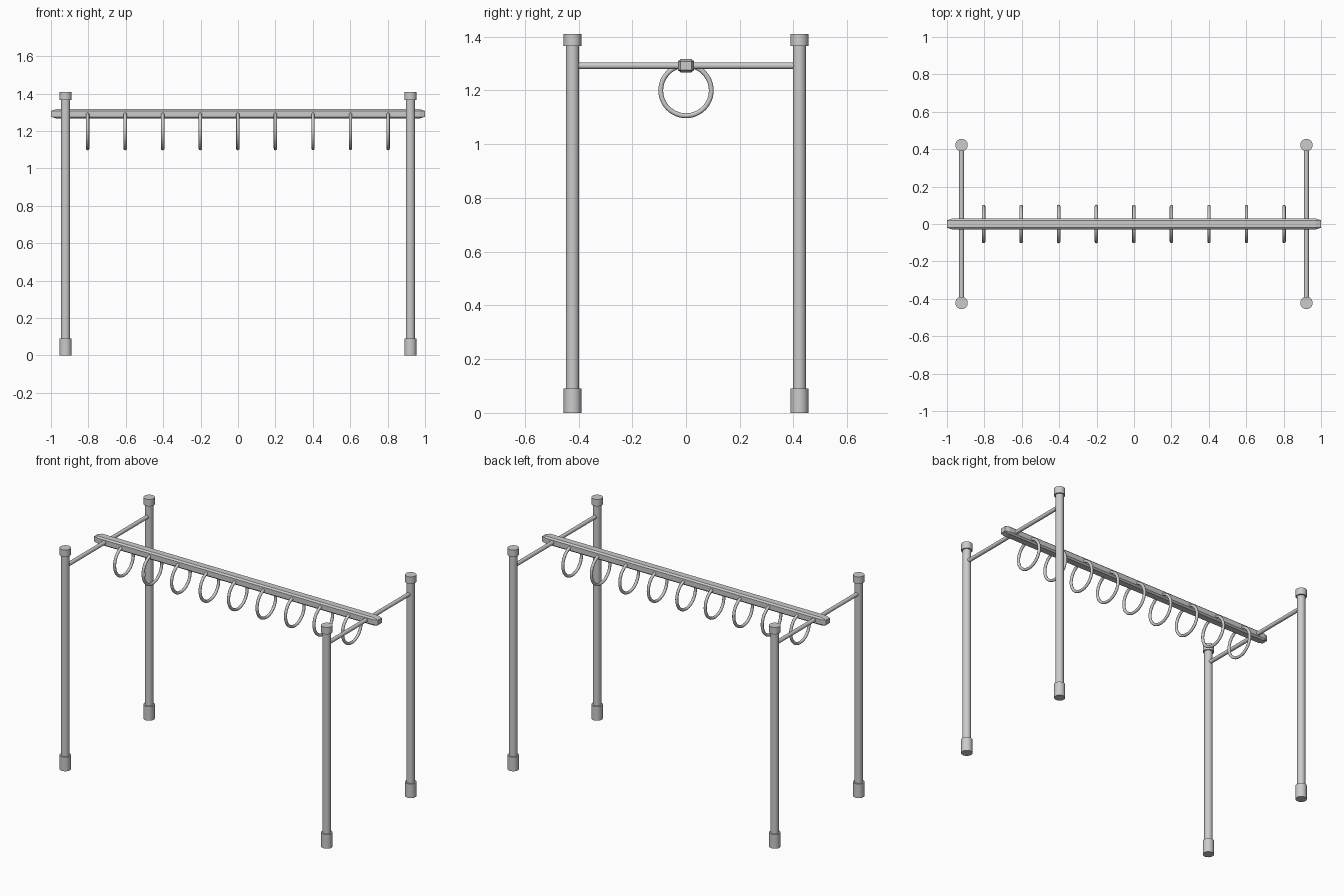
import bpy, bmesh, math

if "Cube" in bpy.data.objects:
    bpy.data.objects.remove(bpy.data.objects["Cube"])

POST_X, POST_Y = 0.922, 0.422
BAR_Z = 1.292


def smooth(obj):
    bpy.ops.object.select_all(action='DESELECT')
    obj.select_set(True)
    bpy.context.view_layer.objects.active = obj
    bpy.ops.object.shade_smooth_by_angle(angle=math.radians(35))


def cylinder(name, loc, radius, depth, rot=(0, 0, 0), sides=32):
    bpy.ops.mesh.primitive_cylinder_add(vertices=sides, radius=radius,
                                        depth=depth, location=loc, rotation=rot)
    obj = bpy.context.object
    obj.name = name
    smooth(obj)
    return obj


def upright(name, x, y, z0, z1, radius):
    return cylinder(name, (x, y, (z0 + z1) / 2), radius, z1 - z0)


# Four posts, each with a foot sleeve and a top cap
for sx, side in ((-1, "left"), (1, "right")):
    for sy, end in ((-1, "front"), (1, "back")):
        x, y = sx * POST_X, sy * POST_Y
        tag = f"{end}_{side}"
        upright(f"post_{tag}", x, y, 0.08, 1.375, 0.0245)
        upright(f"foot_sleeve_{tag}", x, y, 0.0, 0.09, 0.033)
        upright(f"post_cap_{tag}", x, y, 1.366, 1.41, 0.033)
    # Crossbar joining the two posts
    cylinder(f"crossbar_{side}", (sx * POST_X, 0, BAR_Z), 0.0125,
             2 * POST_Y, (math.pi / 2, 0, 0))

# Central beam: box with chamfered edges and longer tapers at its ends
hx, hy, hz = 1.0, 0.03, 0.025
bx, by, bz = 0.03, 0.01, 0.009
bm = bmesh.new()
for sx in (-1, 1):
    for sy in (-1, 1):
        for sz in (-1, 1):
            for p in ((hx, hy - by, hz - bz), (hx - bx, hy, hz - bz),
                      (hx - bx, hy - by, hz)):
                bm.verts.new((sx * p[0], sy * p[1], sz * p[2]))
bmesh.ops.convex_hull(bm, input=bm.verts)
bmesh.ops.dissolve_limit(bm, angle_limit=0.01, verts=bm.verts, edges=bm.edges)
bmesh.ops.recalc_face_normals(bm, faces=bm.faces)
mesh = bpy.data.meshes.new("beam")
bm.to_mesh(mesh)
bm.free()
beam = bpy.data.objects.new("beam", mesh)
beam.location = (0, 0, BAR_Z)
bpy.context.collection.objects.link(beam)

# Nine hanging rings under the beam
for i in range(9):
    bpy.ops.mesh.primitive_torus_add(
        major_radius=0.094, minor_radius=0.009, major_segments=48,
        minor_segments=12, location=(-0.804 + 0.2008 * i, 0, 1.2),
        rotation=(0, math.pi / 2, 0))
    ring = bpy.context.object
    ring.name = f"ring_{i + 1}"
    smooth(ring)
